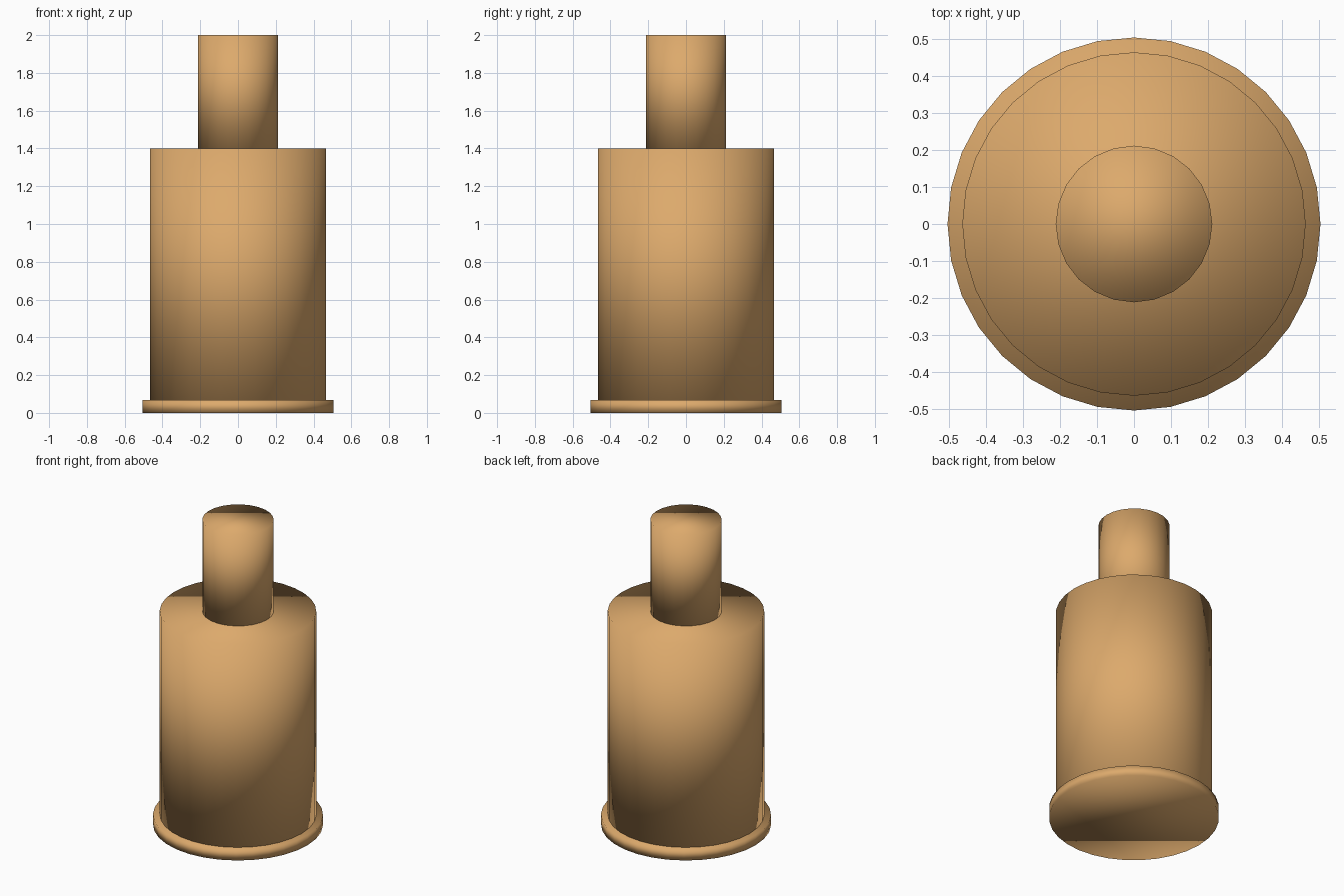
import bpy

if "Cube" in bpy.data.objects:
    bpy.data.objects.remove(bpy.data.objects["Cube"])

wood = bpy.data.materials.new("tan_wood")
wood.diffuse_color = (0.72, 0.40, 0.15, 1.0)
wood.use_nodes = True
wood.node_tree.nodes["Principled BSDF"].inputs["Base Color"].default_value = wood.diffuse_color


def cylinder(name, radius, bottom, top, sides):
    """Upright closed cylinder, smooth shaded all over."""
    bpy.ops.mesh.primitive_cylinder_add(
        vertices=sides, radius=radius, depth=top - bottom,
        end_fill_type='NGON', location=(0, 0, (bottom + top) / 2))
    part = bpy.context.object
    part.name = name
    part.data.materials.append(wood)
    bpy.ops.object.shade_smooth()
    return part


# Thin flange at the foot
cylinder("base_flange", 0.505, 0.0, 0.067, 32)
# Main drum
cylinder("body", 0.465, 0.067, 1.4, 32)
# Narrow stem on top
cylinder("neck", 0.212, 1.4, 2.0, 24)
